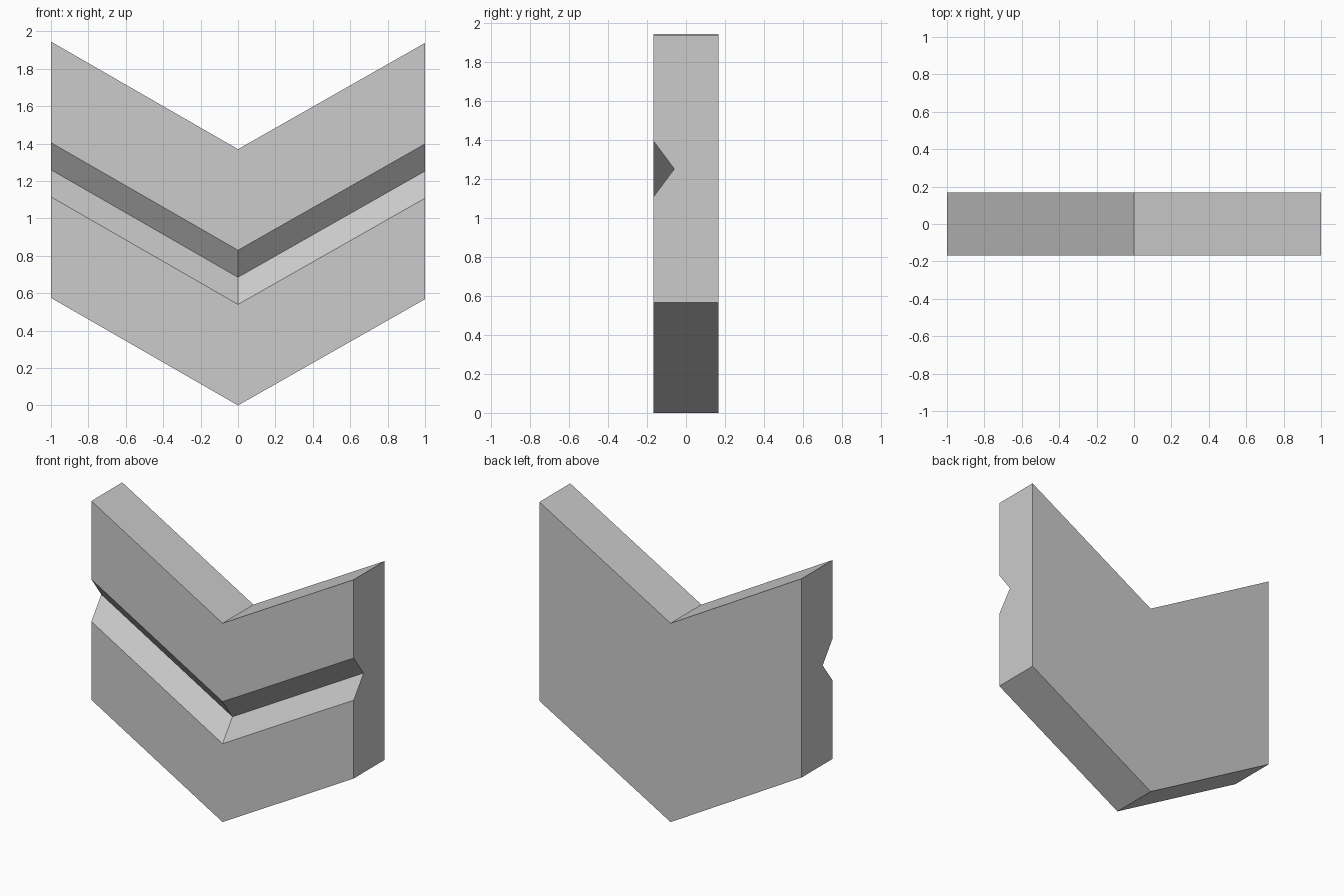
import bpy
import bmesh

cube = bpy.data.objects.get("Cube")
if cube:
    bpy.data.objects.remove(cube, do_unlink=True)

# Single plain grey
grey = bpy.data.materials.new("light grey")
grey.use_nodes = True
colour = (0.6, 0.6, 0.6, 1)
grey.diffuse_color = colour
grey.node_tree.nodes["Principled BSDF"].inputs["Base Color"].default_value = colour

# Side profile (y, z) with the V groove in the front
D = 0.168
profile = [(-D, 0), (D, 0), (D, 1.37), (-D, 1.37),
           (-D, 0.83), (-0.06, 0.685), (-D, 0.54)]
# Stations (x, rise) along the chevron
stations = [(-1, 0.575), (0, 0), (1, 0.568)]

# Sweep the profile along the chevron
bm = bmesh.new()
rings = [[bm.verts.new((x, y, z + rise)) for y, z in profile]
         for x, rise in stations]
n = len(profile)
for a, b in zip(rings, rings[1:]):
    for i in range(n):
        j = (i + 1) % n
        bm.faces.new((a[i], a[j], b[j], b[i]))
bm.faces.new(rings[0])
bm.faces.new(rings[-1])
bmesh.ops.recalc_face_normals(bm, faces=bm.faces)

mesh = bpy.data.meshes.new("chevron_block")
bm.to_mesh(mesh)
bm.free()
mesh.materials.append(grey)
chevron = bpy.data.objects.new("chevron_block", mesh)
bpy.context.collection.objects.link(chevron)
